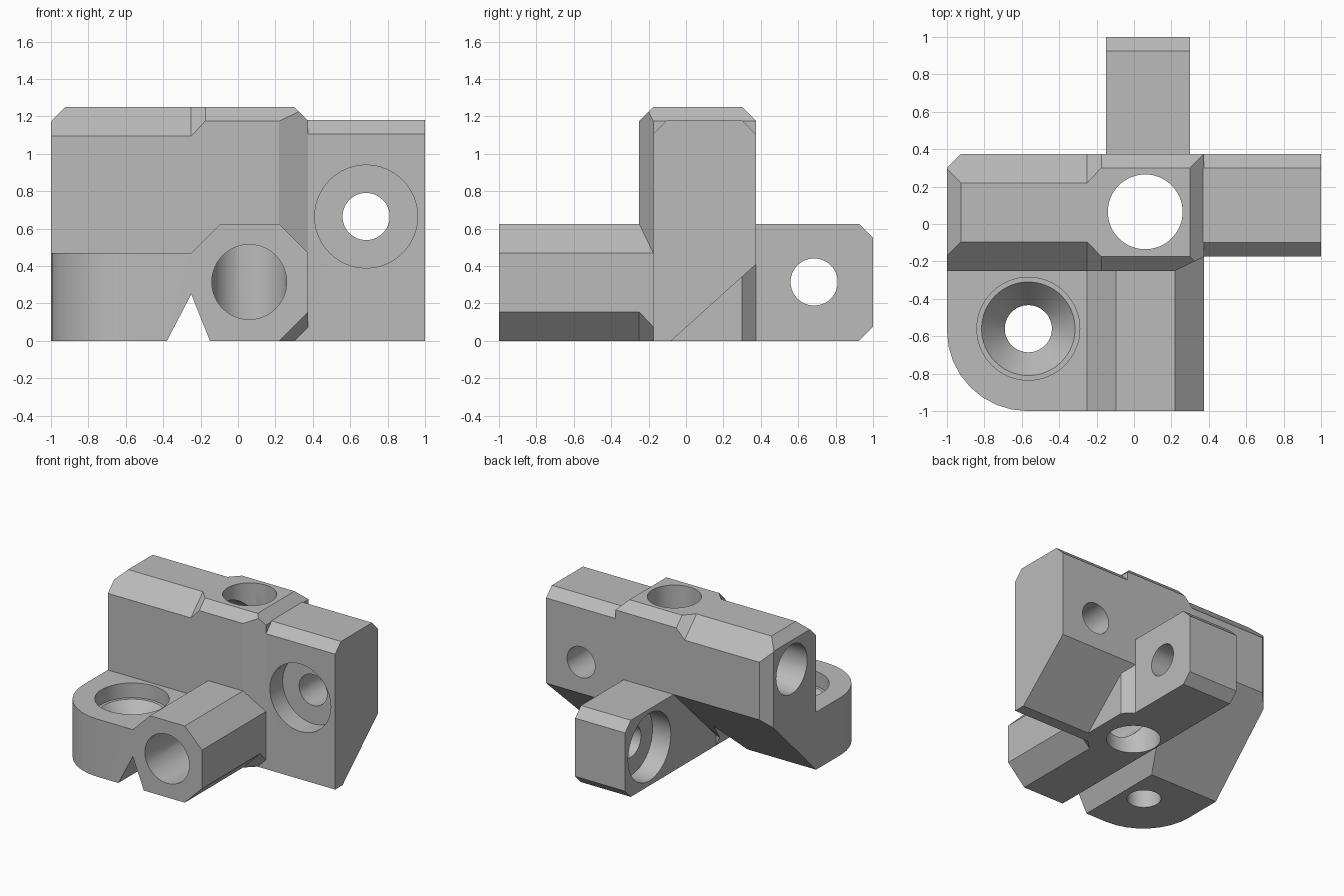
import bpy, bmesh, math
from mathutils import Vector

cube = bpy.data.objects.get("Cube")
if cube:
    bpy.data.objects.remove(cube, do_unlink=True)

grey = bpy.data.materials.new("plain_grey")
grey.use_nodes = True
COLOUR = (0.5, 0.5, 0.5, 1)
grey.diffuse_color = COLOUR
grey.node_tree.nodes["Principled BSDF"].inputs["Base Color"].default_value = COLOUR

AXES = {"X": (1, 2, 0), "Y": (0, 2, 1), "Z": (0, 1, 2)}


def place(axis, a, b, along):
    """Put a section point (a, b) at a distance along the given axis."""
    p = [0, 0, 0]
    for i, v in zip(AXES[axis], (a, b, along)):
        p[i] = v
    return Vector(p)


def loft(name, axis, stations, trims=()):
    """Solid through [(distance, section)], then trimmed by (point, normal) planes."""
    bm = bmesh.new()
    rings = [[bm.verts.new(place(axis, a, b, d)) for a, b in sec] for d, sec in stations]
    for r, s in zip(rings, rings[1:]):
        for i in range(len(r)):
            j = (i + 1) % len(r)
            bm.faces.new((r[i], r[j], s[j], s[i]))
    bm.faces.new(rings[0])
    bm.faces.new(rings[-1])
    for point, normal in trims:
        bmesh.ops.bisect_plane(bm, geom=bm.verts[:] + bm.edges[:] + bm.faces[:],
                               plane_co=point, plane_no=normal, clear_outer=True)
        bmesh.ops.holes_fill(bm, edges=[e for e in bm.edges if e.is_boundary], sides=0)
    bmesh.ops.recalc_face_normals(bm, faces=bm.faces)
    mesh = bpy.data.meshes.new(name)
    bm.to_mesh(mesh)
    bm.free()
    obj = bpy.data.objects.new(name, mesh)
    bpy.context.collection.objects.link(obj)
    mesh.materials.append(grey)
    return obj


def prism(name, axis, section, start, end, trims=()):
    return loft(name, axis, [(start, section), (end, section)], trims)


def circle(a, b, r, n=64):
    return [(a + r * math.cos(2 * math.pi * i / n), b + r * math.sin(2 * math.pi * i / n))
            for i in range(n)]


def bore(name, axis, a, b, steps):
    """Round cutter through [(distance, radius)]."""
    return loft(name, axis, [(d, circle(a, b, r)) for d, r in steps])


def rect(a0, a1, b0, b1):
    return [(a0, b0), (a1, b0), (a1, b1), (a0, b1)]


def combine(target, tool, operation):
    mod = target.modifiers.new("join", "BOOLEAN")
    mod.operation, mod.solver, mod.object = operation, "EXACT", tool
    bpy.context.view_layer.update()
    graph = bpy.context.evaluated_depsgraph_get()
    mesh = bpy.data.meshes.new_from_object(target.evaluated_get(graph))
    target.modifiers.clear()
    target.data = mesh
    bpy.data.objects.remove(tool, do_unlink=True)


LO, HI, TOP, MID = -0.25, 0.375, 1.25, 0.625
BIG, SMALL = 0.155, 0.075          # chamfer sizes
CX, CY = 0.06, 0.065               # upright rod centre
FRONT = LO + SMALL                 # front of the side tab


# Upper arm with its sloping underside, running into the post
def arm_section(c, foot):
    return [(LO, foot), (HI, MID), (HI, TOP - c), (HI - c, TOP), (LO + c, TOP), (LO, TOP - c)]


body = loft("corner_bracket", "X",
            [(-1, arm_section(BIG, 0)), (LO, arm_section(BIG, 0)),
             (FRONT, arm_section(SMALL, 0)), (HI, arm_section(SMALL, 0.2))],
            [((-1, 0, TOP - SMALL), (-1, 0, 1)),
             ((-1, HI - SMALL, 0), (-1, 1, 0)),
             ((HI, 0, TOP - SMALL), (1, 0, 1)),
             ((HI, FRONT, 0), (SMALL, -BIG, 0))])


# Lower arm towards the front
def lower_section(c):
    return [(LO, 0), (HI - c, 0), (HI, c), (HI, MID - BIG), (HI - BIG, MID),
            (LO + BIG, MID), (LO, MID - BIG)]


# Plate with a rounded corner
R = 0.43
corner = [(-1 + R - R * math.cos(t * math.pi / 16), -1 + R - R * math.sin(t * math.pi / 16))
          for t in range(9)]
plate = corner + [(-0.15, -1), (-0.15, -0.2), (-1, -0.2)]

# Side tab profile with a sloping underside
tab = [(FRONT, 0), (-0.08, 0), (HI, 0.41), (HI, 1.105), (HI - SMALL, 1.18),
       (FRONT + SMALL, 1.18), (FRONT, 1.105)]
# Back tab profile with chamfered end
back = [(0, 0), (1 - SMALL, 0), (1, SMALL), (1, MID - SMALL), (1 - SMALL, MID), (0, MID)]

parts = [
    prism("post", "Z", [(-0.15, FRONT), (HI, FRONT), (HI, HI - SMALL),
                        (HI - SMALL, HI), (-0.15, HI)], 0, 1.1),
    loft("lower_arm", "Y", [(-1, lower_section(BIG)), (LO, lower_section(BIG)),
                            (FRONT, lower_section(SMALL))]),
    # underside of the plate ends where the arm's slope begins
    prism("plate", "Z", plate, 0, 0.47, [((0, LO, 0), (0, 1, 0))]),
    prism("side_tab", "X", tab, 0.3, 1),
    prism("back_tab", "X", back, -0.15, 0.3),
]
for part in parts:
    combine(body, part, "UNION")

# Rod sockets, bolt holes with counterbores, and the V notch
cutters = [
    prism("notch", "Y", [(-0.38, 0), (-0.3816, -0.1), (-0.11, -0.1), (-0.15, 0), (LO, 0.25)], -1.2, 0.3),
    bore("upright_socket", "Z", CX, CY, [(-0.2, 0.2), (1.5, 0.2)]),
    bore("front_socket", "Y", CX, 0.315, [(-1.2, 0.2), (CY, 0.2)]),
    bore("side_socket", "X", CY, 0.94, [(-1.2, 0.2), (CX, 0.2)]),
    bore("side_bolt", "Y", 0.685, 0.665,
         [(-0.3, 0.275), (-0.01, 0.275), (-0.01, 0.126), (0.6, 0.126)]),
    bore("back_bolt", "X", 0.685, 0.315,
         [(-0.3, 0.275), (0.015, 0.275), (0.015, 0.126), (0.5, 0.126)]),
    bore("plate_bolt", "Z", -0.565, -0.56,
         [(0.6, 0.275), (0.35, 0.275), (0.35, 0.25), (0.2, 0.126), (-0.1, 0.126)]),
]
for cutter in cutters:
    combine(body, cutter, "DIFFERENCE")

# Smooth bores, crisp edges
bpy.ops.object.select_all(action="DESELECT")
body.select_set(True)
bpy.context.view_layer.objects.active = body
bpy.ops.object.shade_smooth_by_angle(angle=math.radians(25))
